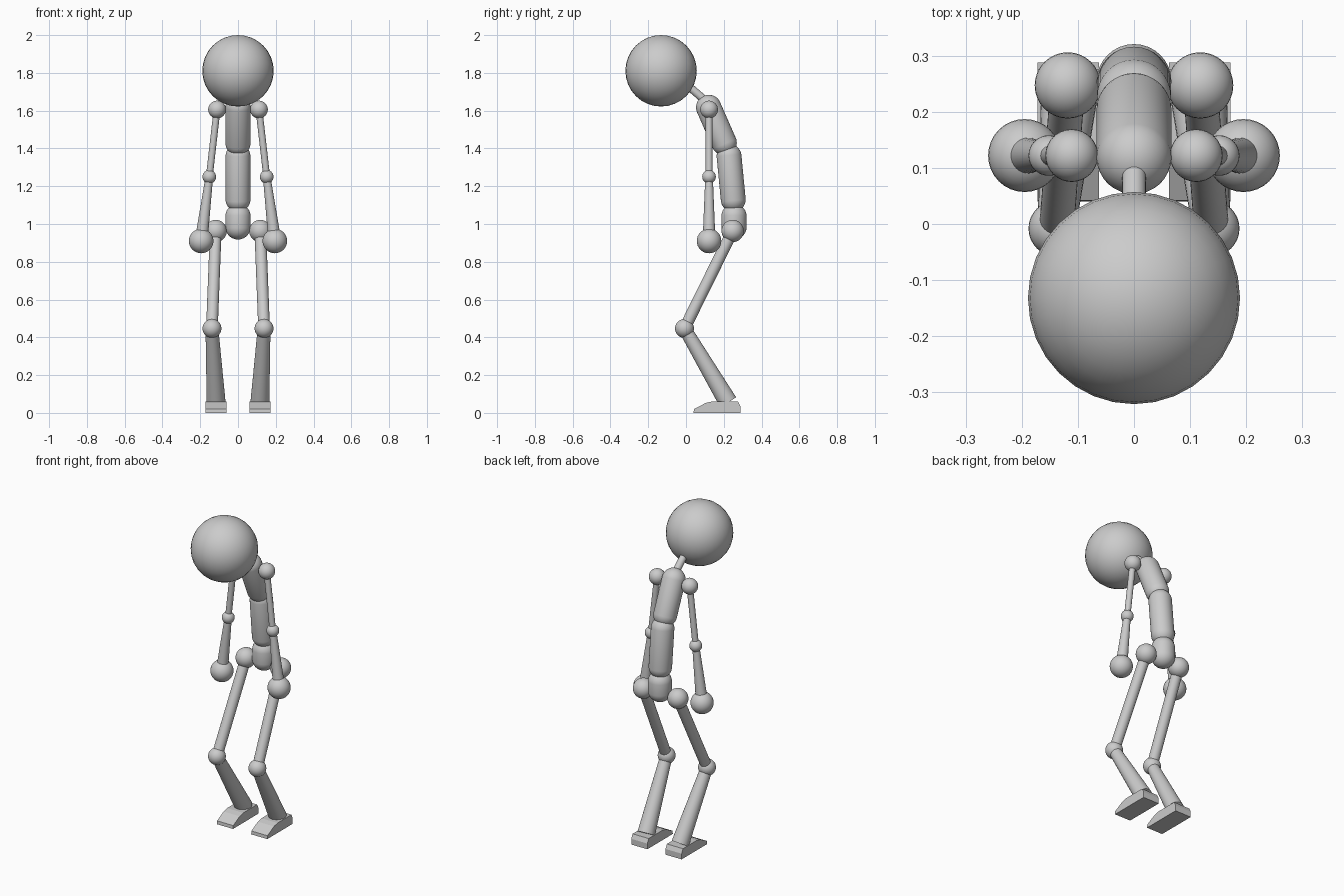
import bpy, bmesh, math
from mathutils import Vector

if "Cube" in bpy.data.objects:
    bpy.data.objects.remove(bpy.data.objects["Cube"])


def ball(name, loc, r, seg=32):
    bpy.ops.mesh.primitive_uv_sphere_add(segments=seg, ring_count=seg // 2, radius=r, location=loc)
    bpy.context.object.name = name
    bpy.ops.object.shade_smooth()


def rod(name, a, b, ra, rb):
    """Tapered cylinder from a to b."""
    a, b = Vector(a), Vector(b)
    bpy.ops.mesh.primitive_cone_add(vertices=32, radius1=ra, radius2=rb,
                                    depth=(b - a).length, location=(a + b) / 2)
    o = bpy.context.object
    o.name = name
    o.rotation_euler = (b - a).to_track_quat('Z', 'Y').to_euler()
    bpy.ops.object.shade_smooth_by_angle(angle=math.radians(40))


def capsule(name, a, b, r):
    """Sphere stretched along its axis from a to b."""
    a, b = Vector(a), Vector(b)
    half = (b - a).length / 2
    bm = bmesh.new()
    bmesh.ops.create_uvsphere(bm, u_segments=32, v_segments=17, radius=r)
    for v in bm.verts:
        v.co.z += half if v.co.z > 0 else -half
    for f in bm.faces:
        f.smooth = True
    me = bpy.data.meshes.new(name)
    bm.to_mesh(me)
    bm.free()
    o = bpy.data.objects.new(name, me)
    bpy.context.collection.objects.link(o)
    o.location = (a + b) / 2
    o.rotation_euler = (b - a).to_track_quat('Z', 'Y').to_euler()


def foot(name, x):
    """Side profile (y, z) extruded across the width."""
    prof = [(0.04, 0), (0.042, 0.02), (0.105, 0.053), (0.14, 0.061),
            (0.275, 0.061), (0.288, 0.035), (0.288, 0)]
    bm = bmesh.new()
    f = bm.faces.new([bm.verts.new((x - 0.055, y, z)) for y, z in prof])
    ext = bmesh.ops.extrude_face_region(bm, geom=[f])
    bmesh.ops.translate(bm, vec=(0.11, 0, 0),
                        verts=[g for g in ext['geom'] if isinstance(g, bmesh.types.BMVert)])
    bmesh.ops.recalc_face_normals(bm, faces=bm.faces)
    me = bpy.data.meshes.new(name)
    bm.to_mesh(me)
    bm.free()
    bpy.context.collection.objects.link(bpy.data.objects.new(name, me))


# Head, neck and three-part torso
ball("head", (0, -0.132, 1.811), 0.189)
rod("neck", (0, 0.10, 1.655), (0, -0.05, 1.785), 0.021, 0.021)
capsule("chest", (0, 0.202, 1.43), (0, 0.12, 1.617), 0.067)
capsule("abdomen", (0, 0.25, 1.13), (0, 0.228, 1.358), 0.066)
capsule("pelvis", (0, 0.254, 0.985), (0, 0.254, 1.04), 0.067)

# Limbs on both sides
for side, s in (("left", 1), ("right", -1)):
    shoulder = (s * 0.111, 0.122, 1.606)
    elbow = (s * 0.152, 0.122, 1.25)
    hand = (s * 0.195, 0.122, 0.91)
    ball(side + "_shoulder", shoulder, 0.047)
    ball(side + "_elbow", elbow, 0.036)
    ball(side + "_hand", hand, 0.065)
    rod(side + "_upper_arm", shoulder, elbow, 0.018, 0.018)
    rod(side + "_forearm", elbow, hand, 0.020, 0.034)

    hip = (s * 0.118, 0.247, 0.963)
    knee = (s * 0.138, -0.008, 0.447)
    ankle = (s * 0.116, 0.222, 0.058)
    ball(side + "_hip", hip, 0.059)
    ball(side + "_knee", knee, 0.05)
    rod(side + "_thigh", hip, knee, 0.031, 0.031)
    rod(side + "_shin", knee, ankle, 0.034, 0.050)
    foot(side + "_foot", s * 0.117)
